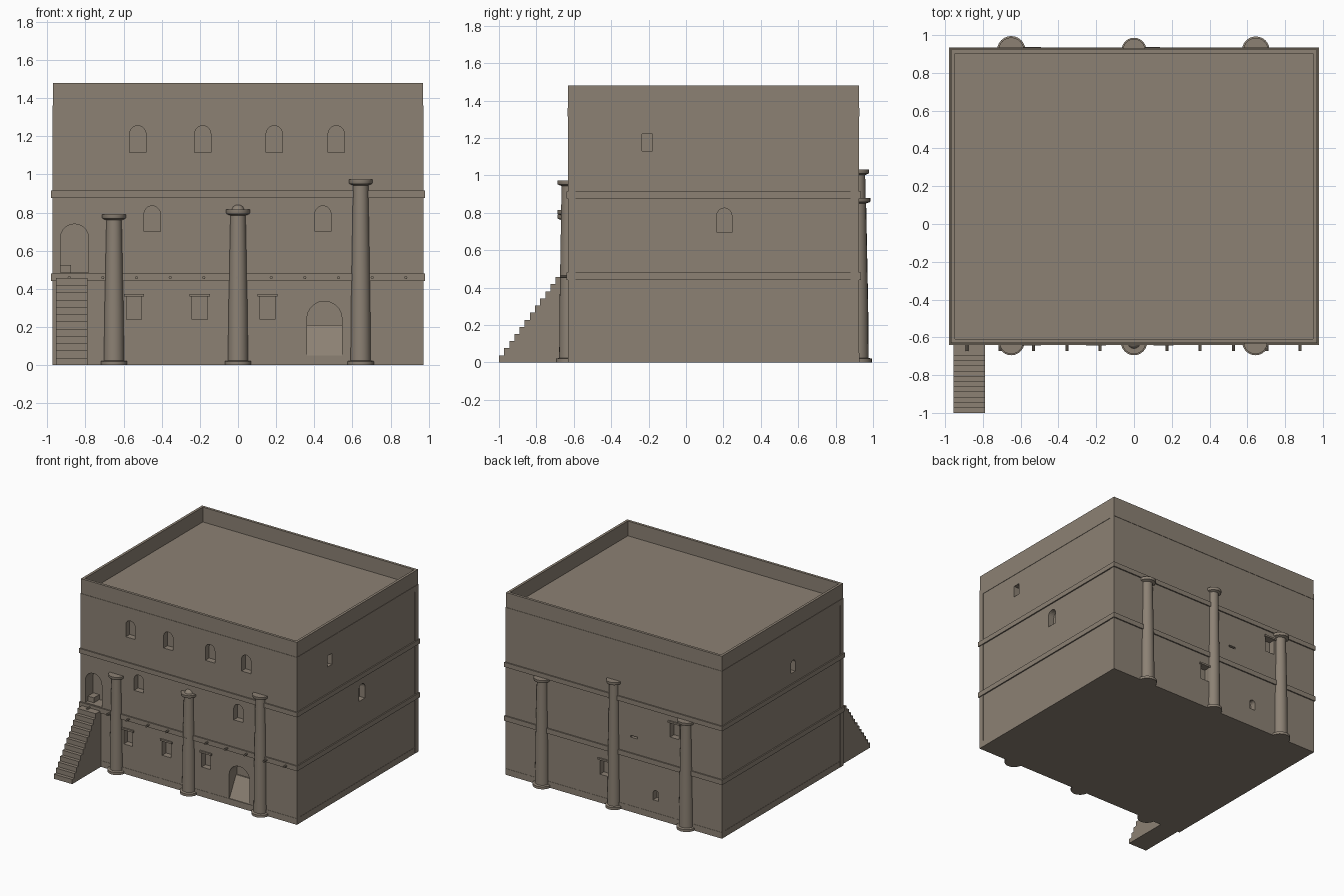
import bpy, bmesh, math
from mathutils import Vector

if "Cube" in bpy.data.objects:
    bpy.data.objects.remove(bpy.data.objects["Cube"])

stone = bpy.data.materials.new("weathered_stone")
stone.use_nodes = True
COLOUR = (0.262, 0.22, 0.174, 1)
stone.diffuse_color = COLOUR
stone.node_tree.nodes["Principled BSDF"].inputs["Base Color"].default_value = COLOUR

# Wall planes of the building
X, FRONT, BACK, TOP, ROOF = 0.97, -0.63, 0.925, 1.48, 1.36


def finish(name, bm, smooth=False):
    bmesh.ops.recalc_face_normals(bm, faces=bm.faces)
    mesh = bpy.data.meshes.new(name)
    bm.to_mesh(mesh)
    bm.free()
    mesh.materials.append(stone)
    ob = bpy.data.objects.new(name, mesh)
    bpy.context.collection.objects.link(ob)
    bpy.ops.object.select_all(action="DESELECT")
    ob.select_set(True)
    bpy.context.view_layer.objects.active = ob
    if smooth:
        bpy.ops.object.shade_smooth_by_angle(angle=math.radians(35))
    return ob


def add_box(bm, lo, hi):
    verts = bmesh.ops.create_cube(bm, size=1)["verts"]
    for v in verts:
        v.co = [l + (c + 0.5) * (h - l) for l, h, c in zip(lo, hi, v.co)]


def box(name, lo, hi):
    bm = bmesh.new()
    add_box(bm, lo, hi)
    return finish(name, bm)


def add_prism(bm, points, offset):
    face = bm.faces.new([bm.verts.new(p) for p in points])
    geom = bmesh.ops.extrude_face_region(bm, geom=[face])["geom"]
    moved = [g for g in geom if isinstance(g, bmesh.types.BMVert)]
    bmesh.ops.translate(bm, verts=moved, vec=offset)


# Wall name -> mapping of (along, height, depth into wall) to a point
WALLS = {
    "front": lambda a, z, d: Vector((a, FRONT + d, z)),
    "back": lambda a, z, d: Vector((a, BACK - d, z)),
    "right": lambda a, z, d: Vector((X - d, a, z)),
    "left": lambda a, z, d: Vector((-X + d, a, z)),
}


def add_opening(bm, wall, a, w, z0, z1, depth=0.05, arched=True):
    r, put = w / 2, WALLS[wall]
    outline = [(a - r, z0), (a + r, z0)]
    if arched:
        for i in range(11):
            t = math.pi * i / 10
            outline.append((a + r * math.cos(t), z1 - r + r * math.sin(t)))
    else:
        outline += [(a + r, z1), (a - r, z1)]
    add_prism(bm, [put(p, z, -0.04) for p, z in outline],
              put(0, 0, depth) - put(0, 0, -0.04))


# Main block with sunken roof inside the parapet
bm = bmesh.new()
add_box(bm, (-X, FRONT, 0), (X, BACK, TOP))
bm.faces.ensure_lookup_table()
top = max(bm.faces, key=lambda f: f.calc_center_median().z)
bmesh.ops.inset_region(bm, faces=[top], thickness=0.03)
geom = bmesh.ops.extrude_face_region(bm, geom=[top])["geom"]
bmesh.ops.translate(bm, vec=(0, 0, ROOF - TOP),
                    verts=[g for g in geom if isinstance(g, bmesh.types.BMVert)])
if top.is_valid:
    bmesh.ops.delete(bm, geom=[top], context="FACES_ONLY")
building = finish("building_walls", bm)

# Window and door recesses
bm = bmesh.new()
for x in (-0.525, -0.185, 0.19, 0.515):
    add_opening(bm, "front", x, 0.085, 1.115, 1.255)
for x in (-0.45, 0.445):
    add_opening(bm, "front", x, 0.085, 0.7, 0.835)
LOWER = (-0.545, -0.2, 0.155)
for x in LOWER:
    add_opening(bm, "front", x, 0.08, 0.24, 0.36, arched=False)
add_opening(bm, "front", 0.453, 0.185, 0.05, 0.335, 0.1)
add_opening(bm, "front", -0.857, 0.148, 0.485, 0.74, 0.1)
add_opening(bm, "right", -0.207, 0.055, 1.13, 1.22, arched=False)
add_opening(bm, "right", 0.205, 0.08, 0.695, 0.825)
add_opening(bm, "left", 0.01, 0.055, 1.0, 1.1)
add_opening(bm, "back", -0.545, 0.08, 0.7, 0.82, arched=False)
add_opening(bm, "back", 0.085, 0.08, 0.23, 0.35, arched=False)
add_opening(bm, "back", -0.18, 0.06, 0.605, 0.62, arched=False)
add_opening(bm, "back", -0.377, 0.05, 0.15, 0.23)
cutter = finish("opening_cutter", bm)
cutter.hide_render = True
mod = building.modifiers.new("openings", "BOOLEAN")
mod.operation, mod.solver, mod.object = "DIFFERENCE", "EXACT", cutter
bpy.context.view_layer.objects.active = building
bpy.ops.object.modifier_apply(modifier=mod.name)
bpy.data.objects.remove(cutter)

# Lintels over the square windows
for i, x in enumerate(LOWER):
    box(f"front_lintel_{i + 1}", (x - 0.053, FRONT - 0.012, 0.36), (x + 0.053, FRONT + 0.02, 0.374))
for i, (x, z) in enumerate([(-0.545, 0.82), (0.085, 0.35)]):
    box(f"back_lintel_{i + 1}", (x - 0.053, BACK - 0.02, z), (x + 0.053, BACK + 0.012, z + 0.014))

# Ramp inside the lower door and block inside the upper door
bm = bmesh.new()
ramp = [(FRONT + 0.002, 0.045), (FRONT + 0.11, 0.045), (FRONT + 0.11, 0.21), (FRONT + 0.09, 0.21)]
add_prism(bm, [(0.361, y, z) for y, z in ramp], (0.184, 0, 0))
finish("lower_door_ramp", bm)
box("upper_door_block", (-0.93, FRONT + 0.03, 0.48), (-0.875, FRONT + 0.11, 0.525))

# Horizontal bands round the whole building
for name, z0, z1, out in [("base_band", 0, 0.05, 0.002), ("lower_band", 0.44, 0.48, 0.01),
                          ("upper_band", 0.877, 0.915, 0.01), ("cornice_band", 1.315, 1.36, 0.003)]:
    bm = bmesh.new()
    for y, s in ((FRONT, -1), (BACK, 1)):
        ys = sorted((y + s * out, y - s * 0.01))
        add_box(bm, (-X - out, ys[0], z0), (X + out, ys[1], z1))
    for s in (-1, 1):
        xs = sorted((s * (X + out), s * (X - 0.01)))
        add_box(bm, (xs[0], FRONT - out, z0), (xs[1], BACK + out, z1))
    finish(name, bm)

# Flat corner strips on the side walls
for side, s in (("left", 1), ("right", -1)):
    xs = sorted((s * (X + 0.003), s * (X - 0.01)))
    for end, y0, y1 in (("front", FRONT, FRONT + 0.04), ("back", BACK - 0.045, BACK)):
        box(f"{end}_{side}_corner_strip", (xs[0], y0, 0), (xs[1], y1, 1.315))


def column(name, x, y, height, r, knob=False):
    h = height
    profile = [(0, 0), (r, 0), (r, 0.02), (r * 0.76, 0.024), (r * 0.72, h * 0.35),
               (r * 0.58, h - 0.045), (r * 0.58, h - 0.03), (r * 0.86, h - 0.022),
               (r * 0.9, h - 0.016), (r * 0.9, h)]
    if knob:
        profile += [(0.034, h), (0.026, h + 0.016), (0.012, h + 0.025)]
        h += 0.025
    profile.append((0, h))
    bm = bmesh.new()
    verts = [bm.verts.new((x + p, y, z)) for p, z in profile]
    edges = [bm.edges.new(pair) for pair in zip(verts, verts[1:])]
    bmesh.ops.spin(bm, geom=verts + edges, cent=(x, y, 0), axis=(0, 0, 1),
                   angle=math.tau, steps=24)
    bmesh.ops.remove_doubles(bm, verts=bm.verts, dist=0.0001)
    finish(name, bm, smooth=True)


# Half columns against the front and back walls
column("front_column_right", -0.65, -0.625, 0.79, 0.07)
column("front_column_middle", 0, -0.625, 0.815, 0.07, knob=True)
column("front_column_left", 0.643, -0.625, 0.973, 0.07)
column("back_column_right", -0.65, 0.92, 0.88, 0.075)
column("back_column_middle", 0, 0.92, 1.032, 0.066)
column("back_column_left", 0.645, 0.92, 0.88, 0.073)

# Row of beam ends along the lower band
bm = bmesh.new()
for i in range(11):
    x = -0.885 + i * 0.1765
    ring = [(x + 0.008 * math.cos(math.tau * k / 8), FRONT - 0.043,
             0.459 + 0.008 * math.sin(math.tau * k / 8)) for k in range(8)]
    add_prism(bm, ring, (0, 0.06, 0))
finish("beam_ends", bm)

# Solid outside staircase to the upper door
STEPS = 12
rise, run = 0.456 / STEPS, 0.0275
outline = [(-1.0, 0)]
for i in range(STEPS):
    outline += [(-1.0 + i * run, (i + 1) * rise), (-1.0 + (i + 1) * run, (i + 1) * rise)]
outline[-1] = (FRONT + 0.01, STEPS * rise)
outline.append((FRONT + 0.01, 0))
bm = bmesh.new()
add_prism(bm, [(-0.955, y, z) for y, z in outline], (0.165, 0, 0))
finish("staircase", bm)
